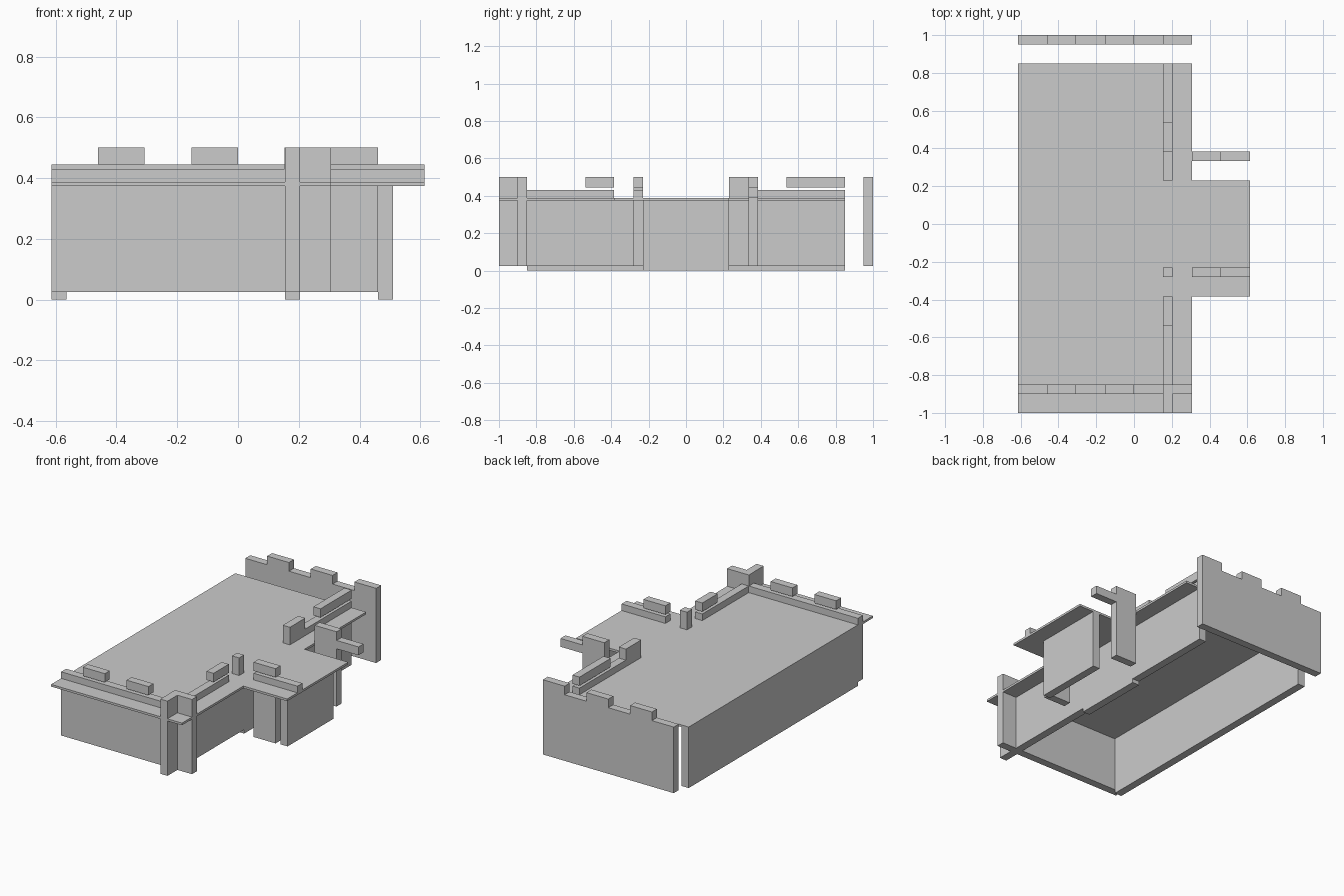
import bpy, bmesh
from mathutils import Vector

if "Cube" in bpy.data.objects:
    bpy.data.objects.remove(bpy.data.objects["Cube"])

U = 0.1535            # width of one battlement step
L, R = -0.614, 0.306  # side edges of the main block
T = 0.05              # wall thickness
BASE, CEIL, ROOF, SILL, CREN, TOP = 0.025, 0.374, 0.388, 0.43, 0.445, 0.5


def extrude(name, pts, axis, a, b):
    """Extrude a flat outline along an axis from a to b."""
    def place(p, d):
        return {'x': (d, p[0], p[1]), 'y': (p[0], d, p[1]), 'z': (p[0], p[1], d)}[axis]
    bm = bmesh.new()
    face = bm.faces.new([bm.verts.new(place(p, a)) for p in pts])
    out = bmesh.ops.extrude_face_region(bm, geom=[face])
    moved = [v for v in out['geom'] if isinstance(v, bmesh.types.BMVert)]
    bmesh.ops.translate(bm, verts=moved, vec=Vector(place((0, 0), b - a)))
    bmesh.ops.recalc_face_normals(bm, faces=bm.faces)
    me = bpy.data.meshes.new(name)
    bm.to_mesh(me)
    bm.free()
    ob = bpy.data.objects.new(name, me)
    bpy.context.collection.objects.link(ob)
    return ob


def box(name, x, y, z):
    return extrude(name, [(x[0], y[0]), (x[1], y[0]), (x[1], y[1]), (x[0], y[1])], 'z', *z)


# Roof slab: main block with the tower extension
extrude("roof_slab", [(L, -1), (R, -1), (R, -0.383), (0.614, -0.383), (0.614, 0.23),
                      (R, 0.23), (R, 0.85), (L, 0.85)], 'z', CEIL, ROOF)

# Detached back wall with stepped battlements
prof = [(L, BASE), (R, BASE)]
for i in reversed(range(6)):
    h = TOP if i % 2 else CREN
    prof += [(L + (i + 1) * U, h), (L + i * U, h)]
extrude("back_wall", prof, 'y', 0.95, 1.0)

# Front wall, its tall end and loose battlements
FY = (-0.9, -0.85)
extrude("front_wall", [(L, BASE), (R, BASE), (R, TOP), (R - U, TOP),
                       (R - U, CEIL), (L, CEIL)], 'y', *FY)
box("front_parapet", (L, R - U), FY, (ROOF, SILL))
for i in (1, 3):
    box("front_merlon", (L + i * U, L + (i + 1) * U), FY, (CREN, TOP))

# Left wall
box("left_wall", (L, L + T), (-0.85, 0.85), (0, CEIL))

# Right wall: body with a lower foot in the middle and a tall step
RX = (0.154, 0.204)
extrude("right_wall", [(-0.85, BASE), (-0.23, BASE), (-0.23, 0), (0.23, 0), (0.23, BASE),
                       (0.85, BASE), (0.85, CEIL), (0.384, CEIL), (0.384, TOP),
                       (0.23, TOP), (0.23, CEIL), (-0.85, CEIL)], 'x', *RX)
box("corner_buttress", RX, (-1, -0.9), (BASE, TOP))
box("right_pillar", RX, (-0.28, -0.23), (CEIL, TOP))
for y0, y1, m0, m1 in ((-0.85, -0.384, -0.537, -0.384), (0.384, 0.85, 0.537, 0.85)):
    box("right_parapet", RX, (y0, y1), (ROOF, SILL))
    box("right_merlon", RX, (m0, m1), (CREN, TOP))

# Tower: outer wall, front side wall, back side wall with its arm
box("tower_outer_wall", (0.46, 0.51), (-0.23, 0.23), (0, CEIL))
TY = (-0.28, -0.23)
box("tower_front_wall", (R, 0.46), TY, (BASE, CEIL))
box("tower_front_parapet", (R, 0.614), TY, (ROOF, SILL))
box("tower_front_merlon", (R, 0.46), TY, (CREN, TOP))
extrude("tower_back_wall", [(R, BASE), (0.46, BASE), (0.46, 0.392), (0.614, 0.392),
                            (0.614, CREN), (0.46, CREN), (0.46, TOP), (R, TOP)],
        'y', 0.334, 0.384)
